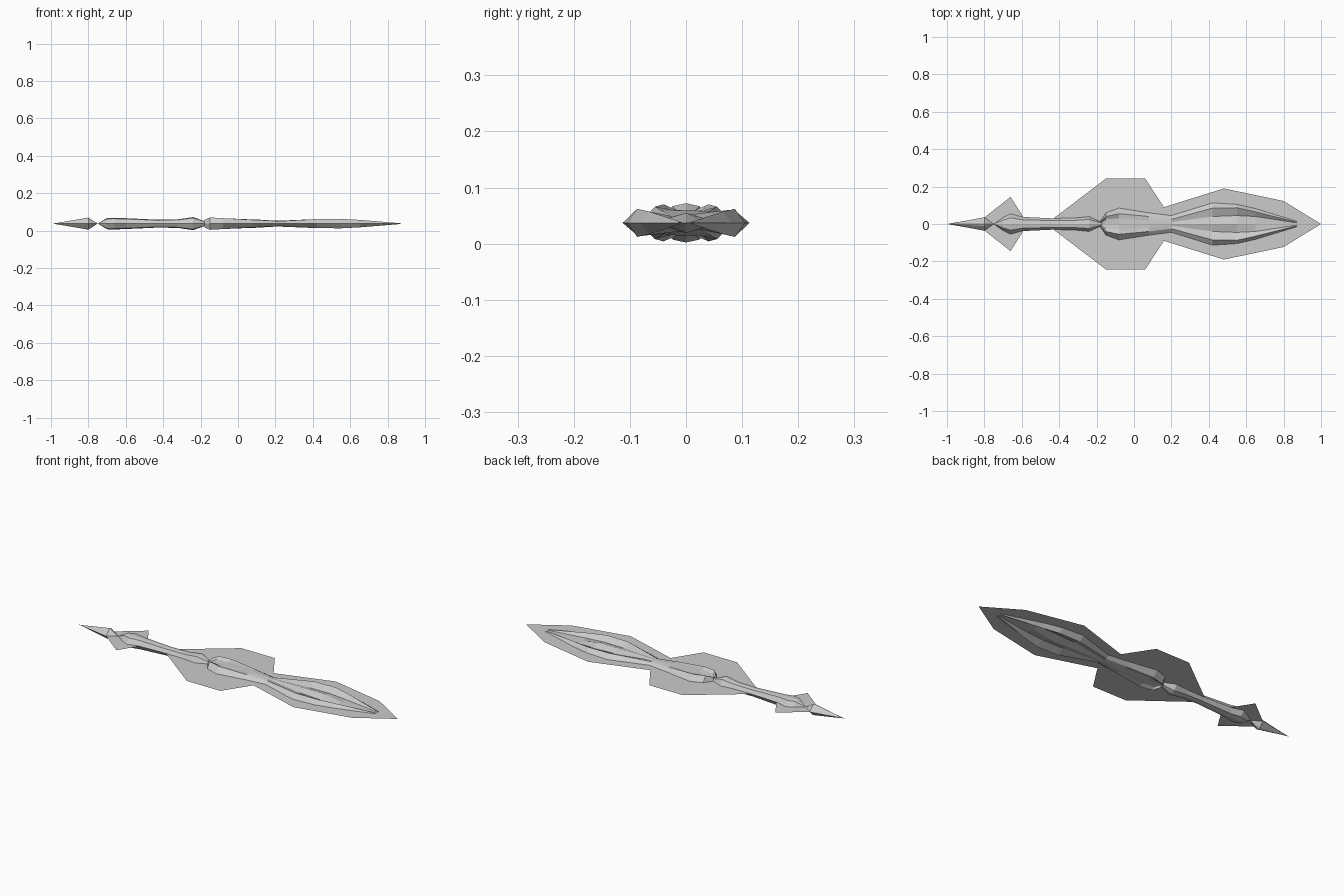
import bpy
import bmesh

MID_HEIGHT = 0.037

default_cube = bpy.data.objects.get("Cube")
if default_cube:
    bpy.data.objects.remove(default_cube, do_unlink=True)


def make_material(name, colour):
    material = bpy.data.materials.new(name)
    material.use_nodes = True
    material.diffuse_color = colour
    material.node_tree.nodes["Principled BSDF"].inputs["Base Color"].default_value = colour
    return material


pale_grey = make_material("pale grey", (0.6, 0.6, 0.6, 1))


def finish(name, bm, material):
    """Weld the mesh, drop collapsed faces and link it as a flat shaded object."""
    bmesh.ops.remove_doubles(bm, verts=bm.verts, dist=0.0005)
    bmesh.ops.dissolve_degenerate(bm, edges=bm.edges, dist=0.0001)
    mesh = bpy.data.meshes.new(name)
    bm.to_mesh(mesh)
    bm.free()
    mesh.materials.append(material)
    obj = bpy.data.objects.new(name, mesh)
    bpy.context.collection.objects.link(obj)
    return obj


def loft(name, stations, material):
    """Skin half sections of (y, height), mirrored left/right and top/bottom."""
    bm = bmesh.new()
    for side in (-1, 1):
        for up in (-1, 1):
            rows = [[bm.verts.new((x, side * y, MID_HEIGHT + up * h)) for y, h in section]
                    for x, section in stations]
            for near, far in zip(rows, rows[1:]):
                for i in range(len(near) - 1):
                    quad = [near[i], far[i], far[i + 1], near[i + 1]]
                    if all(abs(v.co.z - MID_HEIGHT) < 0.0001 for v in quad):
                        continue
                    bm.faces.new(quad if side * up > 0 else quad[::-1])
    # Point the skin outward, away from the middle plane
    for face in bm.faces:
        face.normal_update()
        above = face.calc_center_median().z > MID_HEIGHT
        if (face.normal.z > 0) != above:
            face.normal_flip()
    return finish(name, bm, material)


def bevelled(stations, shoulder):
    """Turn (x, width, height) rows into half sections with a shoulder."""
    return [(x, [(0, h), (w * shoulder, h * 0.85), (w, 0)]) for x, w, h in stations]


# Thin flat blade plate running the full length
bm = bmesh.new()
outline = [(-1, 0), (-.8, .035), (-.66, .145), (-.59, .035), (-.43, .03), (-.15, .243),
           (.06, .243), (.16, .09), (.48, .19), (.8, .123), (1, 0)]
pairs = [[bm.verts.new((x, side * w, MID_HEIGHT)) for side in (-1, 1)] for x, w in outline]
for (a, b), (c, d) in zip(pairs, pairs[1:]):
    bm.faces.new((a, c, d, b))
finish("blade_plate", bm, pale_grey)

# Pointed spike at the rear end
loft("rear_spike", bevelled([(-.99, 0, 0), (-.8, .036, .032), (-.75, 0, 0)], 0.3), pale_grey)

# Handle swelling at both ends
handle = [(-.75, 0, 0), (-.7, .035, .03), (-.66, .055, .031), (-.6, .038, .029),
          (-.43, .03, .021), (-.32, .032, .023), (-.24, .04, .035), (-.17, .008, .01)]
loft("handle", bevelled(handle, 0.6), pale_grey)

# Forward body: central rib, valley, ridge and outer edge, splitting into two prongs
body = [(-.18, .004, .005, .005, .01, .02, .015),
        (-.15, .016, .025, .02, .04, .033, .06),
        (-.08, .022, .03, .022, .055, .029, .085),
        (.08, .023, .02, .022, .04, .02, .06),
        (.2, .016, .01, .015, .025, .012, .045),
        (.42, .018, .04, .006, .085, .024, .113),
        (.55, .018, .045, .004, .087, .025, .105),
        (.65, 0, .04, 0, .065, .02, .082),
        (.87, 0, .006, 0, .01, .002, .015)]
loft("forked_body",
     [(x, [(0, rib), (valley, dip), (ridge, crest), (edge, 0)])
      for x, rib, valley, dip, ridge, crest, edge in body], pale_grey)
